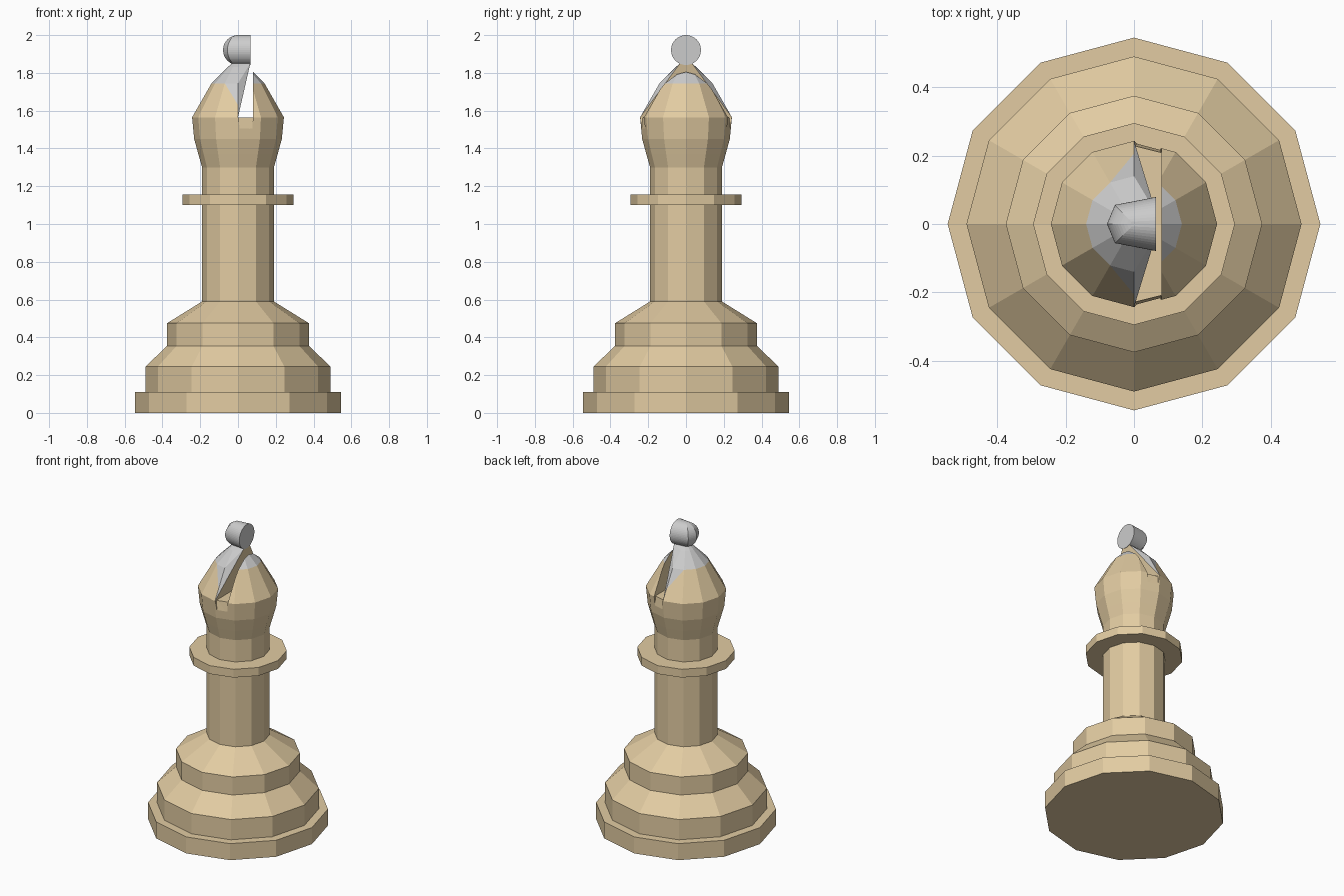
import bpy, bmesh
from math import sin, cos, pi, radians

if "Cube" in bpy.data.objects:
    bpy.data.objects.remove(bpy.data.objects["Cube"])

tan_mat = bpy.data.materials.new("tan_wood")
tan_mat.diffuse_color = (0.76, 0.60, 0.36, 1)
tan_mat.use_nodes = True
tan_mat.node_tree.nodes["Principled BSDF"].inputs["Base Color"].default_value = tan_mat.diffuse_color
grey_mat = bpy.data.materials.new("grey")
grey_mat.diffuse_color = (0.8, 0.8, 0.8, 1)
grey_mat.use_nodes = True
grey_mat.node_tree.nodes["Principled BSDF"].inputs["Base Color"].default_value = grey_mat.diffuse_color
TAN, GREY = 0, 1


def finish(bm, name):
    bmesh.ops.recalc_face_normals(bm, faces=bm.faces)
    me = bpy.data.meshes.new(name)
    bm.to_mesh(me)
    bm.free()
    me.materials.append(tan_mat)
    me.materials.append(grey_mat)
    ob = bpy.data.objects.new(name, me)
    bpy.context.collection.objects.link(ob)
    return ob


def lathe(profile, sides=12):
    """Closed solid of revolution with flat end caps."""
    bm = bmesh.new()
    rings = [[bm.verts.new((r * cos(2 * pi * i / sides), r * sin(2 * pi * i / sides), z))
              for i in range(sides)] for r, z in profile]
    for a, b in zip(rings, rings[1:]):
        for i in range(sides):
            j = (i + 1) % sides
            bm.faces.new((a[i], a[j], b[j], b[i]))
    bm.faces.new(rings[0][::-1])
    bm.faces.new(rings[-1])
    return bm


# Turned body up to the slot floor
body = finish(lathe([(.545, 0), (.545, .11), (.49, .11), (.49, .245), (.375, .355), (.375, .475),
                     (.19, .59), (.19, 1.10), (.295, 1.10), (.295, 1.155), (.19, 1.155),
                     (.19, 1.30), (.21, 1.37), (.232, 1.45), (.243, 1.565)]), "body")

# Shallow notches in the body below both slot ends
for side, label in ((-1, "front"), (1, "back")):
    bm = bmesh.new()
    low = [(.01, .236, 1.495), (.075, .219, 1.49), (.075, .4, 1.49), (.01, .4, 1.495)]
    top = [(0, .227, 1.58), (.08, .207, 1.58), (.08, .4, 1.58), (0, .4, 1.58)]
    for x, y, z in low + top:
        bm.verts.new((x, y * side, z))
    bmesh.ops.convex_hull(bm, input=bm.verts)
    cutter = finish(bm, label + "_notch_cutter")
    cutter.hide_render = True
    cutter.hide_set(True)
    cutter.display_type = 'WIRE'
    mod = body.modifiers.new("notch", 'BOOLEAN')
    mod.object = cutter
    mod.operation = 'DIFFERENCE'
    mod.solver = 'EXACT'

# Right part of the head, cut off vertically at the slot
CAP = [(.243, 1.565), (.14, 1.745), (.055, 1.83)]
bm = lathe(CAP)
for f in bm.faces:
    f.material_index = GREY if f.calc_center_median().z > 1.75 else TAN
cut = bmesh.ops.bisect_plane(bm, geom=bm.verts[:] + bm.edges[:] + bm.faces[:],
                             plane_co=(.08, 0, 0), plane_no=(1, 0, 0), clear_inner=True)
for f in bmesh.ops.holes_fill(bm, edges=[e for e in bm.edges if e.is_boundary])["faces"]:
    f.material_index = TAN
finish(bm, "head_right")

# Left part of the head, with its slot wall leaning out to the finial
LEAN = .065
bm = bmesh.new()
rings = []
for k, (r, z) in enumerate(CAP + [(.032, 1.85)]):
    row = []
    for i in range(7):
        a = radians(90 + 30 * i)
        x = r * cos(a)
        if i in (0, 6):
            x = LEAN if k == 3 else 0
        row.append(bm.verts.new((x, r * sin(a), z)))
    rings.append(row)


def face(verts, mat):
    bm.faces.new(verts).material_index = mat


for k in range(3):
    for i in range(6):
        if k == 0 and i in (0, 5):
            continue
        face((rings[k][i], rings[k][i + 1], rings[k + 1][i + 1], rings[k + 1][i]),
             GREY if k else TAN)
for end, near, y in ((0, 1, 1), (6, 5, -1)):
    a, c, tip = rings[0][end], rings[1][end], rings[3][end]
    b = bm.verts.new((0, .206 * y, 1.63))
    face((a, b, rings[1][near], rings[0][near]), TAN)
    face((b, c, rings[1][near]), GREY)
    for p, q in ((a, b), (b, c), (c, rings[2][end])):
        face((p, q, tip), GREY)
face((rings[0][0], rings[0][6], rings[3][6], rings[3][0]), TAN)
face(rings[0], TAN)
face(rings[3], GREY)
finish(bm, "head_left")

# Finial: half ball with four coarse segments, stretched to a flat disc
bm = bmesh.new()
R, CZ, N = .079, 1.921, 24
south = bm.verts.new((LEAN, 0, CZ - R))
north = bm.verts.new((LEAN, 0, CZ + R))
cols = []
for i in range(5):
    a = radians(90 + 45 * i)
    col = [south]
    for k in range(1, N):
        t = pi * k / N
        x = LEAN if i in (0, 4) else R * sin(t) * cos(a)
        col.append(bm.verts.new((x, R * sin(t) * sin(a), CZ - R * cos(t))))
    cols.append(col + [north])
for p, q in zip(cols, cols[1:]):
    for k in range(N):
        vs = list(dict.fromkeys((p[k], q[k], q[k + 1], p[k + 1])))
        bm.faces.new(vs)
bm.faces.new(cols[0] + cols[4][-2:0:-1])
for f in bm.faces:
    f.material_index = GREY
finish(bm, "finial")
